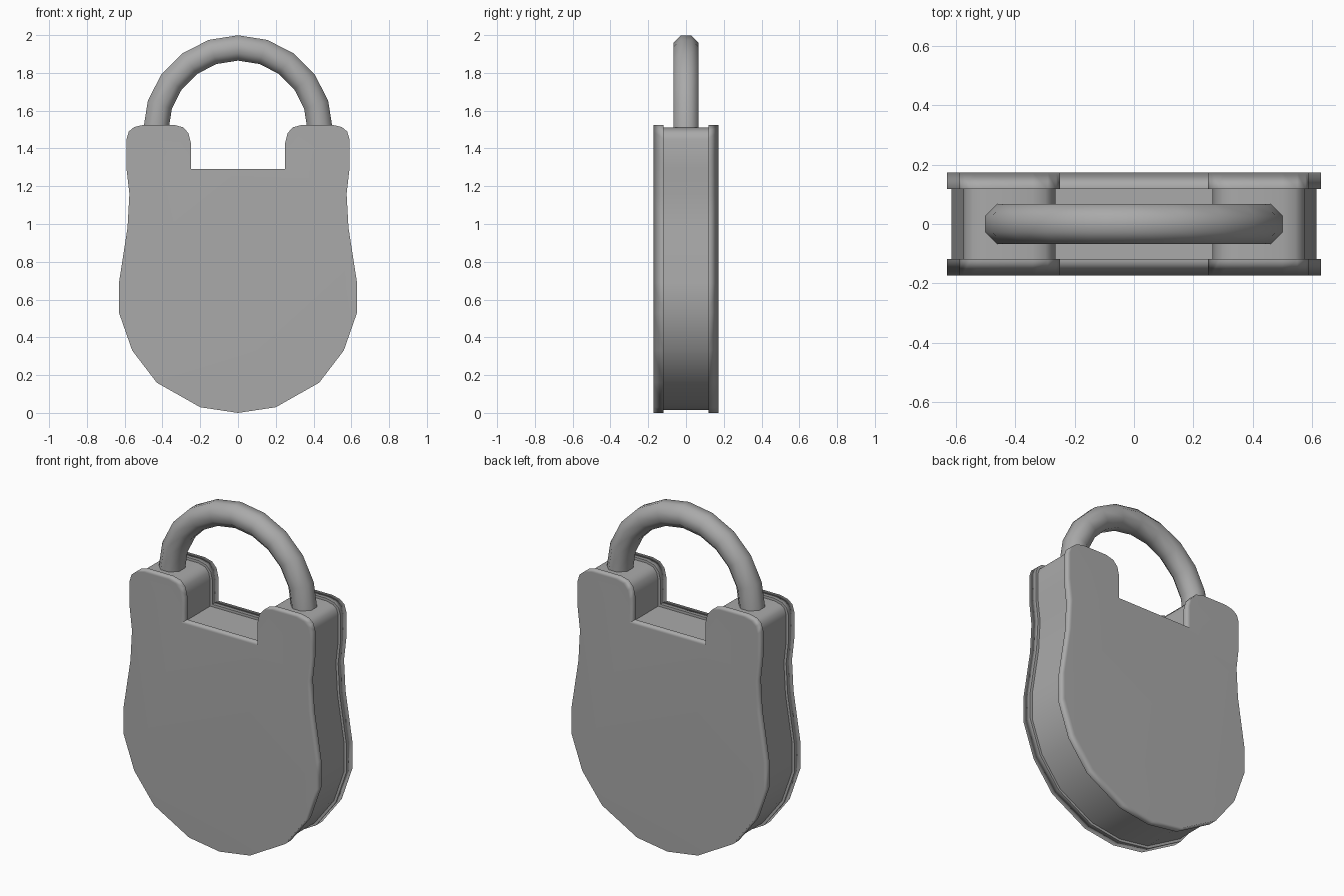
import bpy, bmesh
from math import sin, cos, pi, radians
from mathutils import Vector

cube = bpy.data.objects.get("Cube")
if cube:
    bpy.data.objects.remove(cube, do_unlink=True)

steel = bpy.data.materials.new("grey_steel")
steel.use_nodes = True
steel.diffuse_color = (0.4, 0.4, 0.4, 1)
steel.node_tree.nodes["Principled BSDF"].inputs["Base Color"].default_value = (0.4, 0.4, 0.4, 1)

# Half outline of the lock body, from the bottom middle up to the notch
HALF = [(0, 0), (0.2, 0.03), (0.43, 0.16), (0.56, 0.33), (0.63, 0.53),
        (0.63, 0.69), (0.585, 0.98), (0.575, 1.16), (0.59, 1.29), (0.59, 1.45),
        (0.578, 1.49), (0.55, 1.513), (0.5, 1.525), (0.34, 1.525),
        (0.29, 1.512), (0.262, 1.48), (0.25, 1.43), (0.25, 1.29)]
OUTLINE = [Vector(p) for p in HALF] + [Vector((-x, z)) for x, z in HALF[:0:-1]]


def inset(points, d):
    """Move a counter-clockwise outline inwards by d with mitred corners."""
    result = []
    for i, p in enumerate(points):
        a = (p - points[i - 1]).normalized()
        b = (points[(i + 1) % len(points)] - p).normalized()
        na, nb = Vector((-a.y, a.x)), Vector((-b.y, b.x))
        result.append(p + (na + nb) * d / (1 + na.dot(nb)))
    return result


def finish(bm, name):
    bmesh.ops.recalc_face_normals(bm, faces=bm.faces)
    mesh = bpy.data.meshes.new(name)
    bm.to_mesh(mesh)
    bm.free()
    mesh.materials.append(steel)
    obj = bpy.data.objects.new(name, mesh)
    bpy.context.scene.collection.objects.link(obj)
    return obj


def slab(name, points, y0, y1, soft_y=None):
    """Extrude an outline from y0 to y1; edges on soft_y shade smoothly."""
    bm = bmesh.new()
    rings = [[bm.verts.new((p.x, y, p.y)) for p in points] for y in (y0, y1)]
    for ring in rings:
        bm.faces.new(ring)
    for i in range(len(points)):
        bm.faces.new([rings[0][i - 1], rings[0][i], rings[1][i], rings[1][i - 1]])
    for face in bm.faces:
        face.smooth = True
    bm.normal_update()
    for edge in bm.edges:
        on_soft = soft_y is not None and all(abs(v.co.y - soft_y) < 1e-4 for v in edge.verts)
        edge.smooth = on_soft or edge.calc_face_angle(0) < radians(40)
    return finish(bm, name)


# Core, slightly smaller than the two cover plates
slab("body_core", inset(OUTLINE, 0.015), -0.13, 0.13)

# Cover plates, with soft outer rims
for name, side in (("front_plate", -1), ("back_plate", 1)):
    plate = slab(name, OUTLINE, side * 0.118, side * 0.173, side * 0.173)
    mod = plate.modifiers.new("soft_rim", 'WEIGHTED_NORMAL')
    mod.keep_sharp = True

# Shackle: half ring with an eight-sided section, ends sunk in the core
bm = bmesh.new()
RADIUS, TUBE, CENTRE_Z, STEPS, SIDES = 0.435, 0.0725, 1.497, 10, 8
rings = []
for i in range(STEPS + 1):
    a = pi * i / STEPS
    ring = []
    for j in range(SIDES):
        t = 2 * pi * (j + 0.5) / SIDES
        r = RADIUS + TUBE * cos(t)
        ring.append(bm.verts.new((r * cos(a), TUBE * sin(t), CENTRE_Z + r * sin(a))))
    rings.append(ring)
for r0, r1 in zip(rings, rings[1:]):
    for j in range(SIDES):
        bm.faces.new([r0[j - 1], r0[j], r1[j], r1[j - 1]]).smooth = True
for ring in (rings[0], rings[-1]):
    bm.faces.new(ring)
finish(bm, "shackle")
